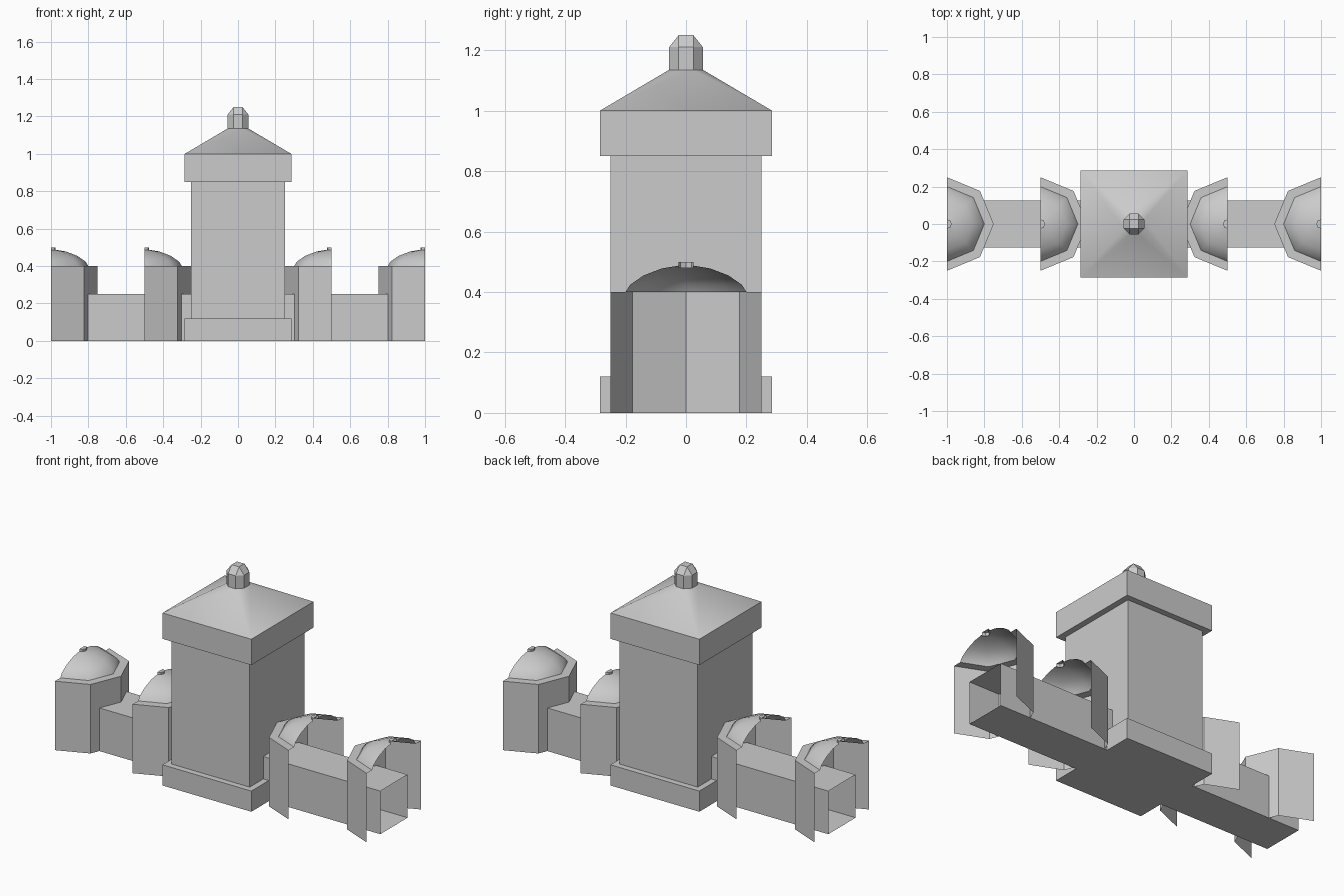
import bpy, bmesh, math

if "Cube" in bpy.data.objects:
    bpy.data.objects.remove(bpy.data.objects["Cube"])


def loft(name, rings, closed=True, bottom=False, top=False, smooth=None):
    """Skin a stack of equal-length point rings, merging doubled points."""
    bm = bmesh.new()
    rows = [[bm.verts.new(p) for p in ring] for ring in rings]
    n = len(rows[0])
    for lo, hi in zip(rows, rows[1:]):
        for i in range(n if closed else n - 1):
            j = (i + 1) % n
            bm.faces.new((lo[i], lo[j], hi[j], hi[i]))
    if bottom:
        bm.faces.new(rows[0][::-1])
    if top:
        bm.faces.new(rows[-1])
    bmesh.ops.remove_doubles(bm, verts=bm.verts[:], dist=1e-5)
    mesh = bpy.data.meshes.new(name)
    bm.to_mesh(mesh)
    bm.free()
    ob = bpy.data.objects.new(name, mesh)
    bpy.context.collection.objects.link(ob)
    if smooth:
        bpy.ops.object.select_all(action='DESELECT')
        ob.select_set(True)
        bpy.context.view_layer.objects.active = ob
        bpy.ops.object.shade_smooth_by_angle(angle=math.radians(smooth))
    return ob


def ring8(a, b, z):
    """Chamfered square: flats at a, flat half-width b (a == b is a square)."""
    return [(a, -b, z), (a, b, z), (b, a, z), (-b, a, z),
            (-a, b, z), (-a, -b, z), (-b, -a, z), (b, -a, z)]


def square(a, z):
    return ring8(a, a, z)


def half_ring(cx, side, r, z):
    """Half octagon whose bulge points towards the centre of the model."""
    pts = []
    for i in range(5):
        t = math.radians(-90 + 45 * i)
        pts.append((cx - side * r * math.cos(t), side * -r * math.sin(t), z))
    return pts


# Central tower: plinth, shaft and overhanging cornice
loft("central_tower", [square(0.285, 0), square(0.285, 0.12), square(0.25, 0.12),
                       square(0.25, 0.85), square(0.285, 0.85), square(0.285, 1.0)],
     bottom=True)

# Roof blending from a square to an octagon
loft("tower_roof", [square(0.285, 1.0), ring8(0.056, 0.024, 1.135)], smooth=50)

# Lantern on top
loft("roof_lantern", [ring8(0.056, 0.024, 1.135), ring8(0.056, 0.024, 1.21),
                      square(0.024, 1.25)], top=True)

for side, label in ((-1, "left"), (1, "right")):
    # Wing: box with an open outer end
    wing = []
    for x in (0.25 * side, side):
        wing.append([(x, -0.125 * side, 0), (x, -0.125 * side, 0.25),
                     (x, 0.125 * side, 0.25), (x, 0.125 * side, 0)])
    ob = loft(label + "_wing", wing)
    ob.data.flip_normals()

    # Half-octagon turrets, open on their outer side
    for cx, place in ((0.5, "inner"), (1.0, "outer")):
        def stack(profile):
            return [half_ring(cx * side, side, r, z) for r, z in profile]
        tag = label + "_" + place
        loft(tag + "_turret", stack([(0.25, 0), (0.25, 0.4), (0.2, 0.4)]), closed=False)
        loft(tag + "_dome", stack([(0.2, 0.4), (0.185, 0.424), (0.14, 0.455),
                                   (0.08, 0.478), (0.025, 0.487)]),
             closed=False, smooth=50)
        loft(tag + "_finial", stack([(0.025, 0.48), (0.025, 0.5), (0.0, 0.5)]),
             closed=False)
